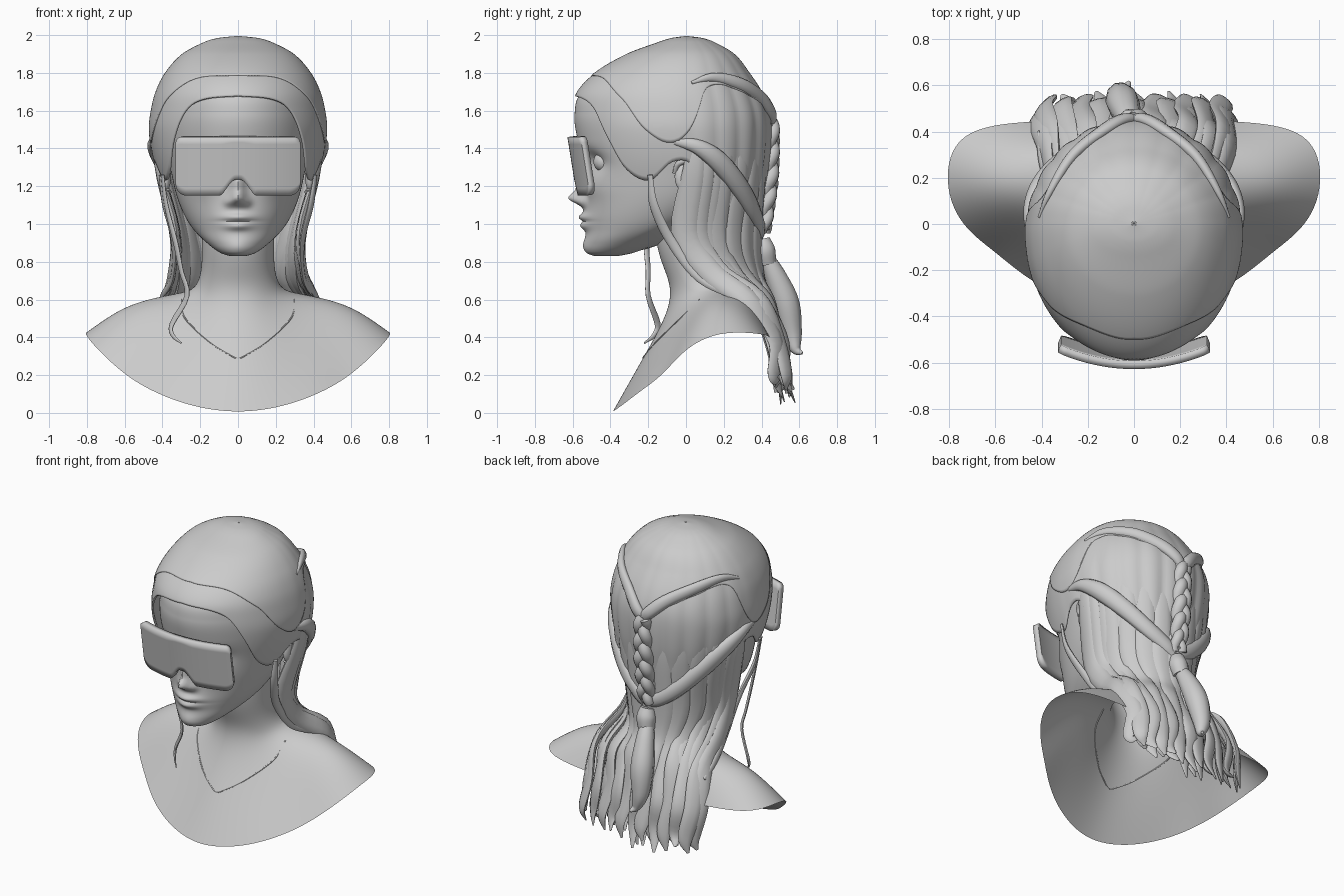
import bpy, bmesh, random
from math import sin, cos, pi, radians, exp, sqrt
from mathutils import Vector as V
from mathutils.bvhtree import BVHTree

if "Cube" in bpy.data.objects:
    bpy.data.objects.remove(bpy.data.objects["Cube"])
random.seed(4)


def spline(tab, k):
    """Smooth interpolation of rows (key, values...)."""
    k = min(max(k, tab[0][0]), tab[-1][0])
    i = max(j for j in range(len(tab) - 1) if tab[j][0] <= k)
    h = tab[i + 1][0] - tab[i][0]
    t = (k - tab[i][0]) / h

    def slope(j, c):
        a, b = max(j - 1, 0), min(j + 1, len(tab) - 1)
        return (tab[b][c] - tab[a][c]) / (tab[b][0] - tab[a][0])
    out = []
    for c in range(1, len(tab[0])):
        p, q, m, n = tab[i][c], tab[i + 1][c], slope(i, c) * h, slope(i + 1, c) * h
        out.append((2*t**3 - 3*t*t + 1)*p + (t**3 - 2*t*t + t)*m + (3*t*t - 2*t**3)*q + (t**3 - t*t)*n)
    return out


def grid(name, rows, closed=True, caps=False, angle=50):
    """Skin rows of points into a smooth shaded mesh object."""
    bm = bmesh.new()
    vs = [[bm.verts.new(p) for p in r] for r in rows]
    n = len(rows[0])
    for a, b in zip(vs, vs[1:]):
        for j in range(n if closed else n - 1):
            k = (j + 1) % n
            bm.faces.new((a[j], a[k], b[k], b[j]))
    if caps:
        bm.faces.new(vs[0])
        bm.faces.new(vs[-1])
    bmesh.ops.recalc_face_normals(bm, faces=bm.faces)
    me = bpy.data.meshes.new(name)
    bm.to_mesh(me)
    bm.free()
    ob = bpy.data.objects.new(name, me)
    bpy.context.collection.objects.link(ob)
    bpy.ops.object.select_all(action='DESELECT')
    ob.select_set(True)
    bpy.context.view_layer.objects.active = ob
    bpy.ops.object.shade_smooth_by_angle(angle=radians(angle))
    return ob


def tube(name, pts, radii, flat=1.0, steps=28, sides=10):
    """Tapered tube along a smooth path, flattened against the head."""
    path = [(i, *p) for i, p in enumerate(pts)]
    rad = [(i * (len(pts) - 1) / (len(radii) - 1), r) for i, r in enumerate(radii)]
    ks = [i * (len(pts) - 1) / steps for i in range(steps + 1)]
    rows = []
    for k in ks:
        p = V(spline(path, k))
        t = (V(spline(path, k + .05)) - V(spline(path, k - .05))).normalized()
        o = V((p.x, p.y - .05, 0.001))
        o = (o - t * o.dot(t)).normalized()
        s, r = t.cross(o), max(spline(rad, k)[0], .003)
        rows.append([p + s*r*cos(2*pi*j/sides) + o*r*flat*sin(2*pi*j/sides) for j in range(sides)])
    return grid(name, rows, caps=True)


def ring(tab, z, a, off=0):
    """Point on an egg-like cross-section: a = 0 is the front, pi the back."""
    f, m, b, w = spline(tab, z)
    c = cos(a)
    y = m - (m - f + off) * c if c > 0 else m - (b - m + off) * c
    return V(((w + off) * sin(a), y, z))


def solidify(ob, thick):
    m = ob.modifiers.new("thickness", 'SOLIDIFY')
    m.thickness, m.offset = thick, -1


def surface(ob):
    bpy.context.view_layer.update()
    return BVHTree.FromObject(ob, bpy.context.evaluated_depsgraph_get())


# Head: rows are z, front y, widest y, back y, half width
HEAD = [(.83, -.48, -.42, -.36, .04), (.845, -.52, -.40, -.28, .09), (.90, -.53, -.33, -.12, .165),
        (.97, -.525, -.22, 0, .235), (1.05, -.53, -.15, .15, .285), (1.15, -.53, -.1, .25, .325),
        (1.28, -.535, -.08, .32, .355), (1.45, -.575, -.06, .38, .385), (1.58, -.59, -.05, .40, .385),
        (1.7, -.55, -.04, .37, .36), (1.88, -.30, -.02, .2, .24), (1.95, -.05, 0, .05, .04)]
# Face features: x, z, depth, x spread, z spread
FACE = [(0, 1.135, .07, .038, .035), (0, 1.21, .05, .038, .08), (.045, 1.115, .024, .026, .026),
        (0, 1.02, .02, .11, .055), (0, 1.038, .02, .075, .018), (0, .988, .02, .065, .02),
        (0, 1.014, -.008, .1, .007), (0, .885, .015, .07, .04), (.15, 1.33, -.045, .08, .055),
        (.17, 1.2, .015, .08, .07)]


def face(p):
    if p.y < -.2:
        for x, z, d, sx, sz in FACE:
            for s in ((1, -1) if x else (1,)):
                p.y -= d * exp(-((p.x - s*x)/sx)**2 - ((p.z - z)/sz)**2)
    return p


grid("head", [[face(ring(HEAD, .83 + 1.12*i/140, 2*pi*j/144)) for j in range(144)]
              for i in range(141)], caps=True)

for s in (1, -1):
    # Eyes and ears
    bpy.ops.mesh.primitive_uv_sphere_add(radius=.055, location=(s*.15, -.435, 1.33))
    bpy.context.object.name = "eye"
    bpy.ops.object.shade_smooth()
    bpy.ops.mesh.primitive_uv_sphere_add(radius=1, location=(s*.38, -.015, 1.25))
    bpy.context.object.name = "ear_bowl"
    bpy.context.object.scale = (.025, .045, .075)
    bpy.ops.object.shade_smooth()
    tube("ear_rim", [(s*x, y, z) for x, y, z in [(.375, -.06, 1.27), (.4, -.04, 1.32), (.415, .02, 1.335),
         (.42, .05, 1.28), (.40, .025, 1.21), (.37, -.03, 1.165)]], [.012, .018, .018, .02])

# Bust: neck ellipses flowing into three half rings from front to back
BASE = [(0, -.10, .52), (.1, -.085, .53), (.19, -.02, .57), (.26, .05, .6), (.31, .13, .62),
        (.33, .2, .63), (.29, .27, .64), (.18, .32, .65), (0, .34, .66)]
MID = [(0, -.25, .27), (.17, -.2, .3), (.32, -.1, .37), (.45, 0, .47), (.56, .09, .56),
       (.61, .19, .59), (.56, .31, .565), (.32, .38, .54), (0, .4, .53)]
EDGE = [(0, -.405, -.003), (.24, -.35, .03), (.45, -.25, .11), (.60, -.12, .2), (.75, -.01, .34),
        (.825, .17, .435), (.78, .41, .42), (.45, .45, .40), (0, .45, .38)]
rows = [[(rx*sin(i*pi/8), cy - ry*cos(i*pi/8), z) for i in range(9)] for z, cy, rx, ry in
        [(1.1, .03, .2, .2), (.9, .04, .195, .21), (.76, .08, .195, .2), (.66, .12, .225, .2)]] + [BASE, MID, EDGE]
bust = grid("bust", [h + [(-x, y, z) for x, y, z in h[-2:0:-1]] for h in rows])
sub = bust.modifiers.new("smooth", 'SUBSURF')
sub.levels = sub.render_levels = 3

# Neckline seam laid on the bust
tree = surface(bust)
seam = []
for x, z in [(-.3, .6), (-.28, .5), (-.15, .375), (-.04, .305), (0, .29), (.04, .305), (.15, .375), (.28, .5), (.3, .6)]:
    hit = tree.ray_cast(V((x, -2, z)), V((0, 1, 0)))[0]
    if hit:
        seam.append(hit)
tube("neckline", seam, [.004, .004], steps=48, sides=6)

# Hair caps with a shaped hairline (degrees from front, z)
HAIR = [(.9, -.45, .08, .35, .29), (1.2, -.55, -.02, .41, .40), (1.35, -.585, -.03, .435, .445),
        (1.5, -.6, -.04, .445, .465), (1.6, -.6, -.04, .435, .455), (1.7, -.577, -.04, .395, .43),
        (1.8, -.48, -.03, .33, .38), (1.9, -.31, -.02, .25, .29), (1.96, -.15, -.01, .15, .18),
        (1.985, -.07, 0, .08, .1), (1.995, 0, 0, .005, .005)]
LINE = [(0, 1.68), (25, 1.66), (38, 1.6), (48, 1.45), (58, 1.29), (72, 1.23), (86, 1.33),
        (98, 1.31), (115, 1.08), (140, .97), (180, .93)]
CROWN = [(0, 1.79), (35, 1.77), (58, 1.66), (72, 1.5), (85, 1.43), (97, 1.5), (110, 1.72), (140, 1.7), (180, 1.55)]


def cap(name, line, off, ridge):
    rows = []
    for i in range(49):
        row = []
        for j in range(160):
            a = 2*pi*j/160
            d = j*360/160
            lo = spline(line, min(d, 360 - d))[0]
            z = lo + (1.995 - lo) * sin(i/48*pi/2)
            back = max(0, -cos(a) + .3) * (1 - i/48)
            row.append(ring(HAIR, z, a, off + ridge*back*abs(sin(a*11))))
        rows.append(row)
    return grid(name, rows, caps=False)


hair = cap("hair_cap", LINE, 0, .014)
tree = surface(hair)
solidify(hair, .012)
solidify(cap("crown_hair", CROWN, .006, .004), .008)


def snap(p, off):
    q = tree.find_nearest(V(p))[0]
    return q + (q - V((0, 0, q.z - .05 if q.z < 1.6 else 1.4))).normalized() * off


def mirrored(pts, s):
    return [(s*x, y, z) for x, y, z in pts]


# Two pairs of hair ropes meeting behind the head
for s in (1, -1):
    tube("upper_rope", [snap(p, .006) for p in mirrored([(.42, .03, 1.75), (.37, .15, 1.78), (.26, .29, 1.73),
         (.13, .38, 1.65), (.05, .43, 1.58), (0, .45, 1.53)], s)], [.008, .034, .04, .034], .7)
    tube("lower_rope", [snap(p, .03*i/(i + 1.5) - .01) for i, p in enumerate(mirrored([(.45, -.06, 1.44), (.44, .06, 1.41),
         (.40, .17, 1.33), (.32, .28, 1.2), (.21, .36, 1.07), (.10, .41, .98), (0, .42, .94)], s))],
         [.02, .055, .052, .045], .7)

# Three-strand braid joining the ropes
for k in range(3):
    pts = []
    for i in range(25):
        t = i/24
        f = t*3.4*pi + k*2*pi/3
        pts.append((.026*sin(f), spline([(0, .45), (.5, .44), (1, .41)], t)[0] + .014*sin(2*f), 1.54 - .58*t))
    tube("braid_strand", pts, [.036, .04, .03], steps=72)

# Hair tie and tail
tube("hair_tie", [(0, .40, .92), (0, .415, .86), (-.01, .43, .79)], [.045, .06, .05])
tube("hair_tail", [(-.01, .42, .83), (-.03, .475, .72), (-.05, .53, .58), (-.06, .56, .43), (-.04, .58, .34), (-.02, .615, .315)],
     [.04, .06, .072, .055, .03, .008])

# Long back locks in two layers: z, side x, side y, centre y from top to tip
FLOW = [(1.55, .435, .05, .40), (1.3, .42, .05, .405), (.95, .335, .0, .375), (.74, .35, .14, .385), (.59, .40, .36, .43),
        (.38, .405, .475, .485), (.2, .405, .49, .505), (.05, .40, .50, .53)]
for layer, N in ((0, 12), (1, 11)):
    for k in range(N):
        u = (2*k/(N - 1) - 1) * (1 - .06*layer)
        dy, sway = (.045*layer - .015), random.uniform(-.03, .03)
        pts = []
        for i, (z, x, ys, yc) in enumerate(FLOW):
            a = radians(80) * u
            c = (cos(a) - cos(radians(80))) / (1 - cos(radians(80)))
            px = x * (sin(a)/sin(radians(80)) if i < 3 else u)
            low = max(0, (i - 3) / 4)
            tip = random.uniform(-.02, .06) + .07*abs(u) if i == 7 else 0
            pts.append((px + sway*low*(1 - abs(u)) + (.012*(-1)**i if low else 0),
                        ys + (yc - ys)*c + dy*(.25 + low) + (.01*(-1)**(i + k) if low else 0), z + tip))
        tube("back_lock", pts, [.03, .06, .075, .06, .056, .055, .045, .008], .36, steps=36)

# Loose strands by the face and over the shoulders
for s in (1, -1):
    tube("shoulder_strand", mirrored([(.41, -.19, 1.26), (.385, -.17, 1.1), (.34, -.08, .91), (.345, .07, .72), (.40, .27, .62),
         (.415, .4, .55)], s), [.015, .028, .026, .026, .01], .5)
tube("face_strand", [(-.40, -.22, 1.26), (-.38, -.2, 1.1), (-.33, -.21, .9), (-.30, -.2, .75), (-.27, -.2, .62),
     (-.35, -.15, .47), (-.345, -.17, .41), (-.30, -.22, .37)], [.014, .018, .016, .018, .005], .5)

# Curved visor with rounded corners and a nose notch
rows = []
for i in range(97):
    x = -.33 * cos(pi*i/96)

    def corner(r):
        d = max(0, abs(x) - (.33 - r))
        return r - sqrt(max(r*r - d*d, 0))
    top = 1.46 - corner(.03)
    low = 1.15 + corner(.06)
    n = min(1, max(0, (.095 - abs(x)) / .085))
    low += .085 * sin(n*pi/2)**1.5
    rows.append([(x, -.628 + .07*(x/.33)**2 + .16*(1.46 - z), z)
                 for z in [low + (top - low)*j/8 for j in range(9)]])
visor = grid("visor", rows, closed=False, angle=40)
solid = visor.modifiers.new("thickness", 'SOLIDIFY')
solid.thickness = .036
# Thicken toward the face
solid.offset = -1 if visor.data.polygons[380].normal.y < 0 else 1
